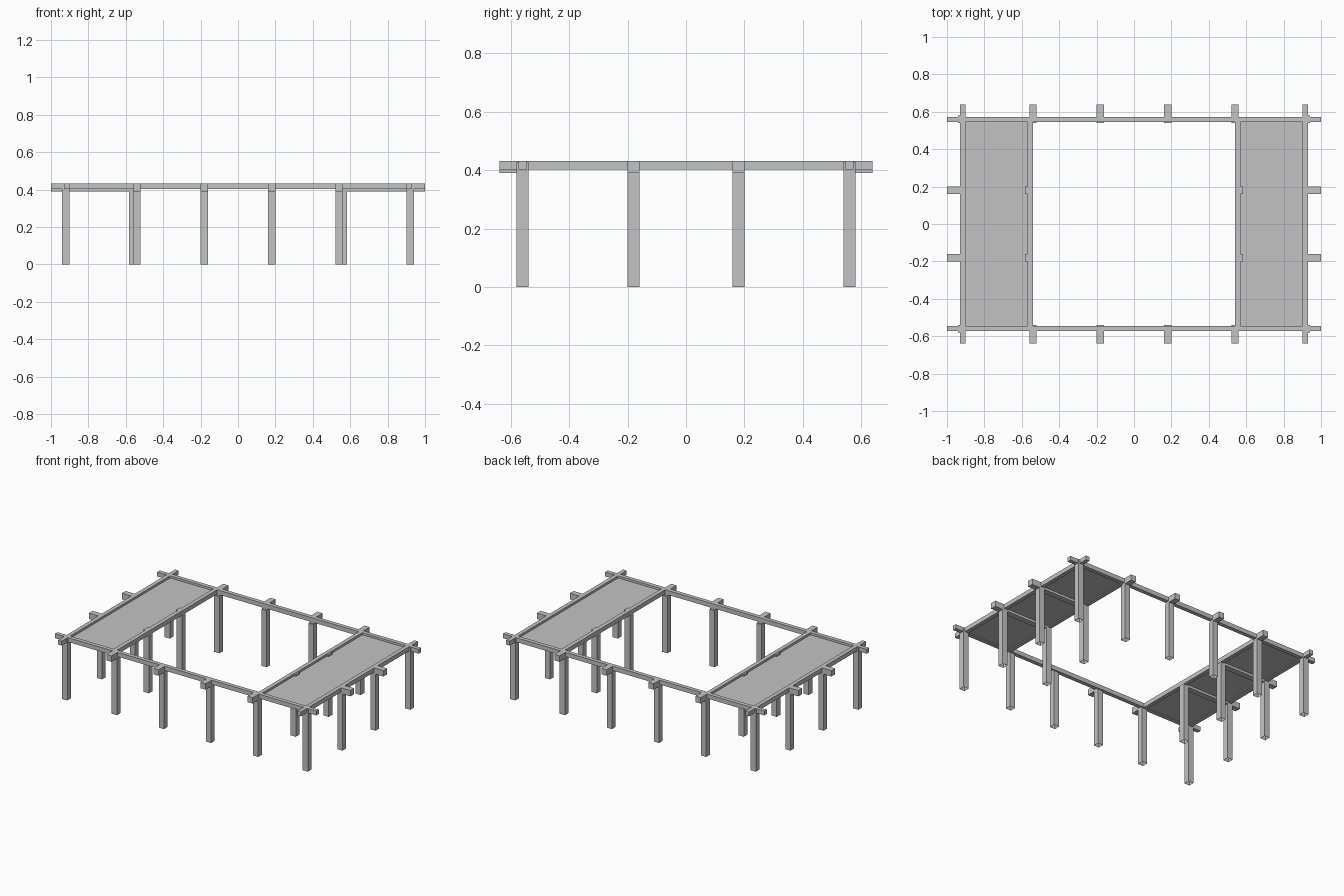
import bpy
import bmesh
from mathutils import Vector

cube = bpy.data.objects.get("Cube")
if cube:
    bpy.data.objects.remove(cube, do_unlink=True)

# Single plain grey
grey = bpy.data.materials.new("plain_grey")
grey.use_nodes = True
colour = (0.55, 0.55, 0.55, 1)
grey.diffuse_color = colour
grey.node_tree.nodes["Principled BSDF"].inputs["Base Color"].default_value = colour

TOP = 0.432        # top of all beams
BEAM_Z = 0.402     # underside of long beams
STUB_Z = 0.391     # underside of short beams
OUT_X, OUT_Y = 0.92, 0.56
INNER_X, BAY = 0.54, 0.18
WALL_X, WALL_Y = 0.915, 0.559    # centre lines of the outer beams
HALF = 0.02


def box(name, x, y, z, open_bottom=False):
    """Box from (min, max) pairs, optionally without its lower face."""
    bm = bmesh.new()
    bmesh.ops.create_cube(bm, size=1)
    for v in bm.verts:
        v.co = Vector([(a + b) / 2 + c * abs(b - a)
                       for c, (a, b) in zip(v.co, (x, y, z))])
    if open_bottom:
        low = [f for f in bm.faces if f.normal.z < -0.9]
        bmesh.ops.delete(bm, geom=low, context='FACES_ONLY')
    mesh = bpy.data.meshes.new(name)
    bm.to_mesh(mesh)
    bm.free()
    mesh.materials.append(grey)
    obj = bpy.data.objects.new(name, mesh)
    bpy.context.collection.objects.link(obj)
    return obj


def around(c, half=HALF):
    return (c - half, c + half)


def post(name, x, y, top):
    box(name, around(x), around(y), (0, top), open_bottom=True)


# Long front and back beams, with their posts and short projecting beams
for sy, side in ((-1, "front"), (1, "back")):
    box(side + "_beam", (-1, 1), around(sy * WALL_Y, 0.014), (BEAM_Z, TOP))
    for x in (-INNER_X, -BAY, BAY, INNER_X):
        post(side + "_post", x, sy * OUT_Y, STUB_Z)
        box(side + "_stub", around(x), (sy * 0.55, sy * 0.639), (STUB_Z, TOP))
    for x in (-OUT_X, OUT_X):
        post(side + "_corner_post", x, sy * OUT_Y, TOP - 0.004)

# Covered bay at each end
for sx, side in ((1, "left"), (-1, "right")):
    box(side + "_outer_beam", around(sx * WALL_X, 0.014), (-0.639, 0.639),
        (BEAM_Z, TOP))
    box(side + "_inner_beam", around(sx * 0.555, 0.014), (-0.55, 0.55),
        (BEAM_Z, TOP))
    box(side + "_roof_panel", (sx * 0.56, sx * 0.91), (-0.55, 0.55),
        (0.408, 0.417))
    for y in (-BAY, BAY):
        post(side + "_outer_post", sx * OUT_X, y, STUB_Z)
        post(side + "_inner_post", sx * 0.562, y, TOP - 0.002)
        box(side + "_stub", (sx * 0.905, sx), around(y), (STUB_Z, TOP))
        box(side + "_cross_beam", (sx * 0.56, sx * 0.91), around(y),
            (STUB_Z, 0.416))
